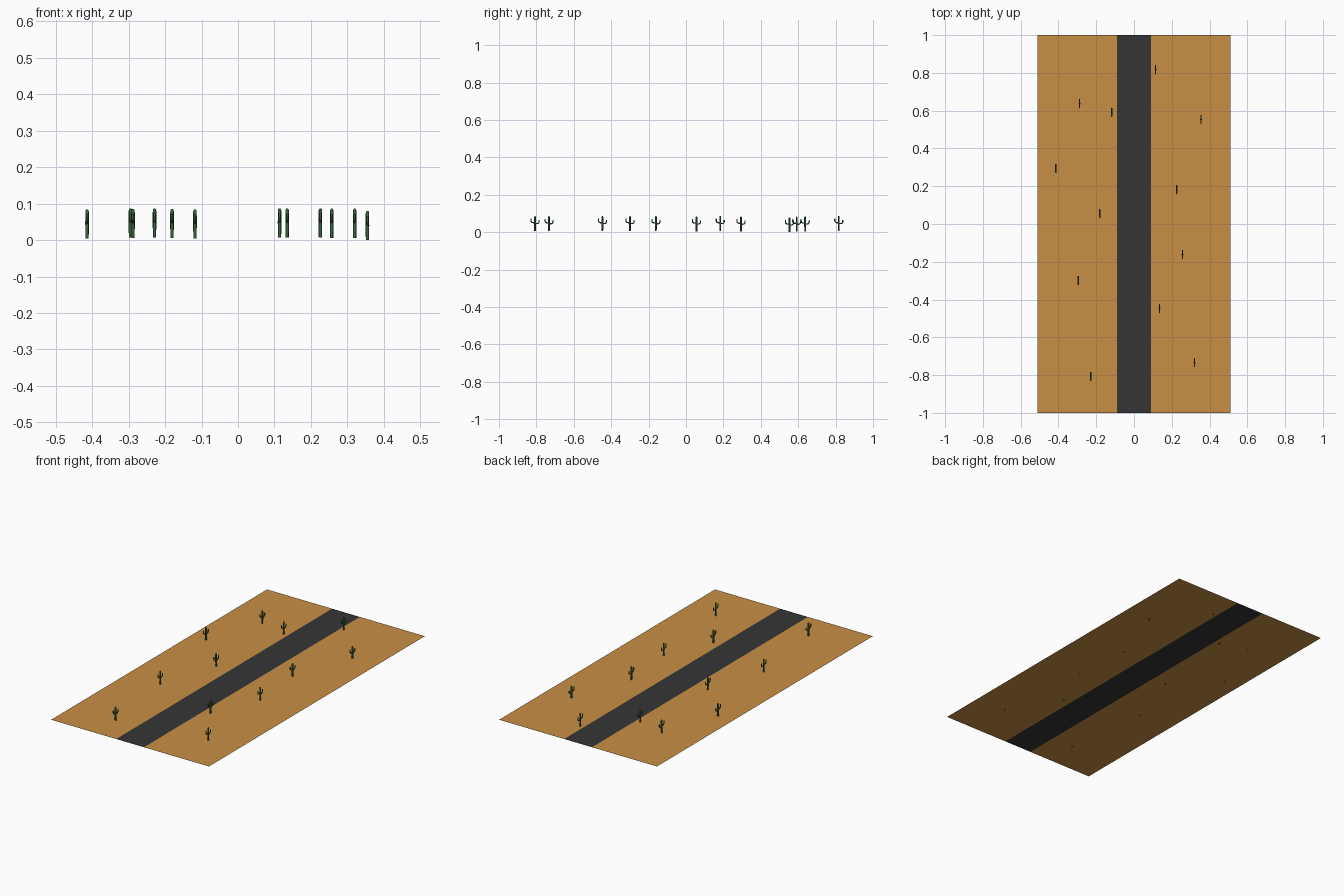
import bpy, bmesh, math
from mathutils import Vector

if "Cube" in bpy.data.objects:
    bpy.data.objects.remove(bpy.data.objects["Cube"])


def material(name, rgb):
    m = bpy.data.materials.new(name)
    m.diffuse_color = (*rgb, 1)
    m.use_nodes = True
    m.node_tree.nodes["Principled BSDF"].inputs["Base Color"].default_value = m.diffuse_color
    return m


SAND = material("sand", (0.58, 0.275, 0.06))
ASPHALT = material("asphalt", (0.036, 0.036, 0.037))
GREEN = material("cactus green", (0.035, 0.13, 0.04))
GROUND_Z = 0.009


def finish(name, bm, mats):
    me = bpy.data.meshes.new(name)
    bm.to_mesh(me)
    bm.free()
    for m in mats:
        me.materials.append(m)
    ob = bpy.data.objects.new(name, me)
    bpy.context.collection.objects.link(ob)
    return ob


def tube(bm, path, sides=8):
    """Sweep a round section along (y, z, radius) points in the x = 0 plane."""
    rings = []
    for i, (y, z, r) in enumerate(path):
        a, b = path[max(i - 1, 0)], path[min(i + 1, len(path) - 1)]
        t = Vector((0, b[0] - a[0], b[1] - a[1])).normalized()
        u = Vector((1, 0, 0))
        v = t.cross(u)
        ring = []
        for k in range(sides):
            w = 2 * math.pi * k / sides
            p = Vector((0, y, z)) + r * (math.cos(w) * u + math.sin(w) * v)
            ring.append(bm.verts.new(p))
        rings.append(ring)
    for p, q in zip(rings, rings[1:]):
        for k in range(sides):
            n = (k + 1) % sides
            bm.faces.new((p[k], p[n], q[n], q[k]))
    bm.faces.new(rings[0][::-1])
    bm.faces.new(rings[-1])


def arm(bm, side, z, top):
    """Elbow-shaped arm: out from the trunk, a bend, then straight up."""
    r, bend, reach = 0.0032, 0.011, 0.0215
    path = [(0, z, r)]
    for k in range(5):
        w = math.pi / 2 * k / 4
        path.append((side * (reach - bend + bend * math.sin(w)),
                     z + bend * (1 - math.cos(w)), r))
    path += [(side * reach, top - 0.002, r),
             (side * reach, top - 0.0006, r * 0.75),
             (side * reach, top, r * 0.3)]
    tube(bm, path)


# Flat desert with the road cut into it as a strip
bm = bmesh.new()
rows = [[bm.verts.new((x, y, GROUND_Z)) for x in (-0.512, -0.09, 0.09, 0.512)]
        for y in (-1, 1)]
for i in range(3):
    f = bm.faces.new((rows[0][i], rows[0][i + 1], rows[1][i + 1], rows[1][i]))
    f.material_index = 1 if i == 1 else 0
finish("desert_and_road", bm, [SAND, ASPHALT])

# One cactus shape, shared by all plants
bm = bmesh.new()
tube(bm, [(0, 0, 0.0045), (0, 0.04, 0.005), (0, 0.074, 0.0048),
          (0, 0.078, 0.0036), (0, 0.080, 0.0015)])
arm(bm, -1, 0.044, 0.066)
arm(bm, 1, 0.039, 0.059)
first = finish("cactus", bm, [GREEN])
bpy.context.view_layer.objects.active = first
first.select_set(True)
bpy.ops.object.shade_smooth_by_angle(angle=math.radians(50))

# Cactus positions along both sides of the road (x, y, base height)
spots = [(0.114, 0.817, 0.007), (-0.288, 0.637, 0.005), (-0.118, 0.592, 0.004),
         (0.355, 0.553, 0.0), (-0.414, 0.294, 0.004), (0.226, 0.183, 0.007),
         (-0.181, 0.056, 0.005), (0.257, -0.161, 0.006), (-0.295, -0.299, 0.007),
         (0.135, -0.447, 0.007), (0.32, -0.733, 0.006), (-0.229, -0.807, 0.007)]
for i, spot in enumerate(spots):
    ob = first
    if i:
        ob = bpy.data.objects.new(f"cactus_{i + 1}", first.data)
        bpy.context.collection.objects.link(ob)
    ob.location = spot
